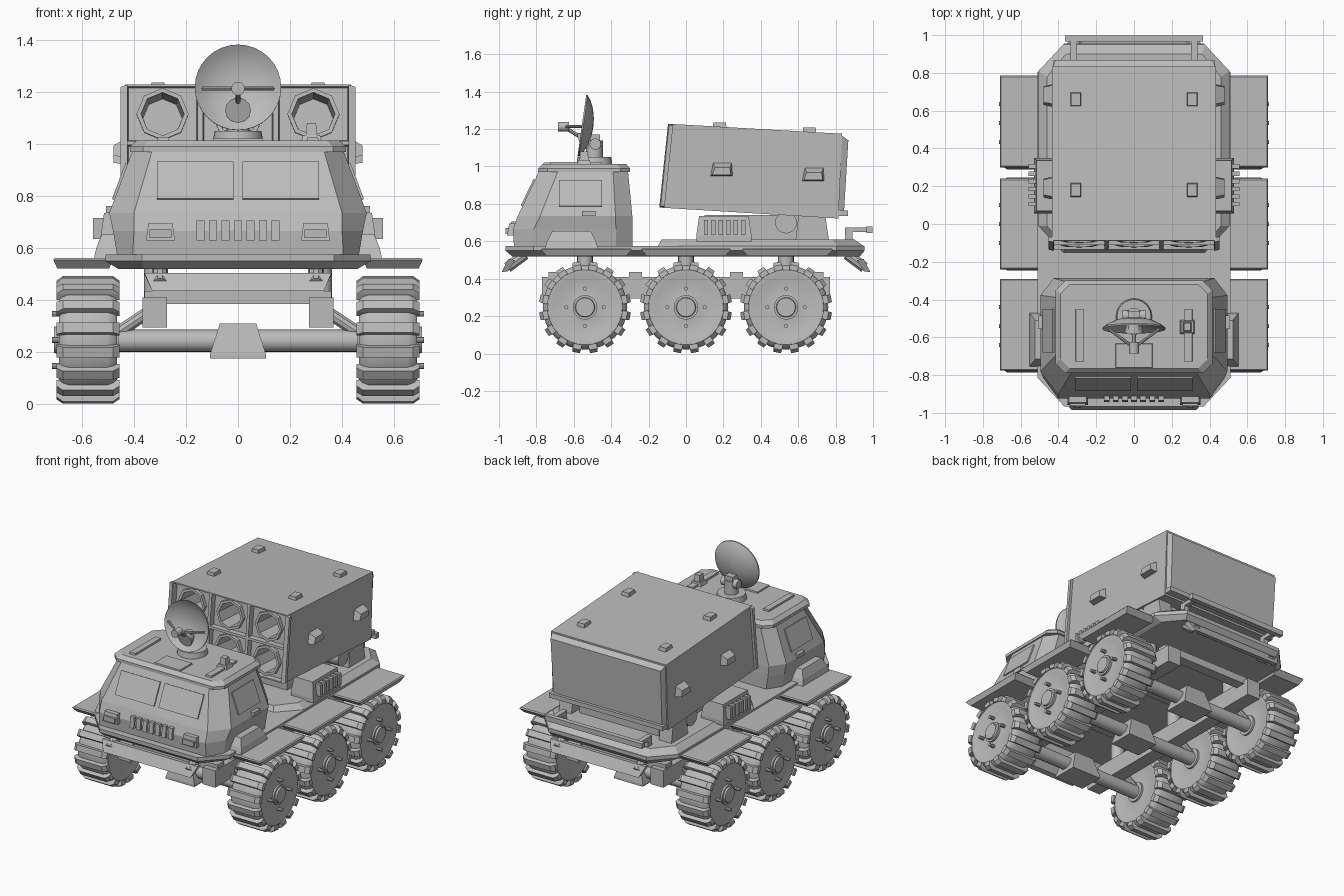
import bpy, bmesh, math
from mathutils import Vector, Matrix

if "Cube" in bpy.data.objects:
    bpy.data.objects.remove(bpy.data.objects["Cube"])

grey = bpy.data.materials.new("matte grey")
grey.diffuse_color = (0.5, 0.5, 0.5, 1)
grey.use_nodes = True
grey.node_tree.nodes["Principled BSDF"].inputs["Base Color"].default_value = grey.diffuse_color


def finish(name, bm, smooth=False):
    bmesh.ops.recalc_face_normals(bm, faces=bm.faces)
    me = bpy.data.meshes.new(name)
    bm.to_mesh(me)
    bm.free()
    me.materials.append(grey)
    ob = bpy.data.objects.new(name, me)
    bpy.context.collection.objects.link(ob)
    if smooth:
        bpy.context.view_layer.objects.active = ob
        ob.select_set(True)
        bpy.ops.object.shade_smooth_by_angle(angle=math.radians(35))
        ob.select_set(False)
    return ob


def add_loft(bm, rings, caps=True):
    vs = [[bm.verts.new(p) for p in r] for r in rings]
    n = len(rings[0])
    for a, b in zip(vs, vs[1:]):
        for i in range(n):
            bm.faces.new((a[i], a[(i + 1) % n], b[(i + 1) % n], b[i]))
    if caps:
        bm.faces.new(vs[0])
        bm.faces.new(vs[-1])


def loft(name, rings, smooth=False):
    bm = bmesh.new()
    add_loft(bm, rings)
    return finish(name, bm, smooth)


def rect(x0, x1, y0, y1, z, i=0, j=0):
    return [(x0 + i, y0 + j, z), (x1 - i, y0 + j, z), (x1 - i, y1 - j, z), (x0 + i, y1 - j, z)]


def box(name, x, y, z, i=0, j=0):
    """Box whose top is inset by i in x and j in y."""
    return loft(name, [rect(*x, *y, z[0]), rect(*x, *y, z[1], i, j)])


def octa(hx, y0, y1, cx, cy, z, fx=None, fy=None):
    """Chamfered rectangle; the front corners may have their own chamfer."""
    fx, fy = fx or cx, fy or cy
    return [(-hx + fx, y0, z), (hx - fx, y0, z), (hx, y0 + fy, z), (hx, y1 - cy, z),
            (hx - cx, y1, z), (-hx + cx, y1, z), (-hx, y1 - cy, z), (-hx, y0 + fy, z)]


def rod(name, a, b, r, r2=None, n=16):
    a, b = Vector(a), Vector(b)
    q = (b - a).to_track_quat('Z', 'Y')
    ring = lambda c, k: [c + q @ Vector((k * math.cos(t), k * math.sin(t), 0))
                         for t in (2 * math.pi * i / n for i in range(n))]
    return loft(name, [ring(a, r), ring(b, r2 or r)], True)


def lathe_x(bm, profile, n, m):
    """Revolve (radius, x) points around x."""
    add_loft(bm, [[m @ Vector((x, r * math.cos(t), r * math.sin(t)))
                   for t in (2 * math.pi * i / n for i in range(n))] for r, x in profile])


def slope_plate(name, p, u, v, n, thick=0.009):
    """Thin plate from corner p spanned by u and v, raised along n."""
    p, u, v, n = map(Vector, (p, u, v, n))
    r = [p, p + u, p + u + v, p + v]
    return loft(name, [[q - n * 0.004 for q in r], [q + n * thick for q in r]])


# wheels: lathed tyre, cross lugs, hub and bolts
half = [(.065, .118), (.065, .105), (.13, .098), (.17, .11), (.2, .112), (.215, .1), (.226, .075)]
profile = half + [(r, -x) for r, x in reversed(half)]
for s in (-1, 1):
    for k, yc in enumerate((-.54, 0, .535)):
        m = Matrix.Translation((s * .577, yc, .247))
        bm = bmesh.new()
        lathe_x(bm, profile, 32, m)
        finish("tyre", bm, True)
        bm = bmesh.new()
        for i in range(16):
            r = m @ Matrix.Rotation(math.radians(22.5 * i + 11.25), 4, 'X')
            add_loft(bm, [[r @ Vector(p) for p in rect(-.121, .121, -.023, .023, .2)],
                          [r @ Vector(p) for p in rect(-.121, .121, -.023, .023, .228)],
                          [r @ Vector(p) for p in rect(-.121, .121, -.023, .023, .246, .025, .003)]])
        finish("tyre_lugs", bm)
        for dy, dz in ((.1, 0), (-.1, 0), (0, .1), (0, -.1)):
            c = Vector((s * .66, yc + dy, .247 + dz))
            rod("wheel_bolt", c, c + Vector((s * .055, 0, 0)), .011, n=8)
        rod("hub_cap", (s * .67, yc, .247), (s * .707, yc, .247), .06, .05, 16)

# axles, differentials and suspension
for yc in (-.54, 0, .535):
    rod("axle", (-.5, yc, .243), (.5, yc, .243), .043)
    loft("differential", [rect(-.108, .108, yc - .085, yc + .085, .175),
                          rect(-.108, .108, yc - .085, yc + .085, .19),
                          rect(-.07, .07, yc - .06, yc + .06, .31)])
    for s in (-1, 1):
        rod("suspension_post", (s * .32, yc, .4), (s * .32, yc, .53), .042)
        rod("radius_arm", (s * .47, yc, .27), (s * .32, yc, .37), .025, n=10)

# chassis frame
for s in (-1, 1):
    box("chassis_rail", (s * .32 - .048, s * .32 + .048), (-.77, .77), (.295, .41))
for yc in (-.7, -.27, .27, .7):
    box("cross_member", (-.36, .36), (yc - .035, yc + .035), (.385, .435))

# deck: chamfered hull plate, raised rear deck, side fenders
loft("deck", [octa(.46, -.93, .93, .1, .12, .52), octa(.51, -.965, .955, .14, .15, .55),
              octa(.51, -.965, .955, .14, .15, .575)])
loft("rear_deck", [octa(.505, -.15, .95, .13, .14, .575), octa(.46, -.13, .9, .1, .12, .61)])
for s in (-1, 1):
    for y0, y1 in ((-.775, -.29), (-.24, .24), (.3, .785)):
        xs = sorted((s * .48, s * .71))
        loft("fender", [rect(*xs, y0, y1, .522, .015, .03), rect(*xs, y0, y1, .555),
                        rect(*xs, y0, y1, .562, .006, .006)])

# bumpers front and rear
for d in (-1, 1):
    loft("bumper", [[(-.33, d * .95, .44), (.33, d * .95, .44), (.33, d * .985, .435), (-.33, d * .985, .435)],
                    [(-.36, d * .915, .5), (.36, d * .915, .5), (.36, d * .95, .505), (-.36, d * .95, .505)]])
    for s in (-1, 1):
        rod("bumper_mount", (s * .3, d * .86, .53), (s * .3, d * .955, .46), .03, n=10)
box("rear_bar", (-.365, .365), (.965, .998), (.645, .68))
for s in (-1, 1):
    box("rear_bar_arm", (s * .32 - .017, s * .32 + .017), (.86, .99), (.65, .675))
    box("rear_bar_post", (s * .32 - .017, s * .32 + .017), (.85, .89), (.6, .675))

# cab shell and roof
loft("cab", [octa(.465, -.92, -.285, .06, .09, .575, .06, .1),
             octa(.48, -.925, -.285, .06, .09, .665, .08, .11),
             octa(.495, -.9, -.287, .07, .09, .735, .095, .12),
             octa(.405, -.785, -.31, .06, .08, .975, .075, .1)])
loft("roof", [octa(.415, -.79, -.3, .05, .05, .97), octa(.415, -.79, -.3, .05, .05, .99),
              octa(.39, -.765, -.32, .05, .05, 1.013)])

# windows, door handles, headlights, grille
for s in (-1, 1):
    slope_plate("windscreen", (s * .017, -.875, .787), (s * .295, 0, 0), (0, .068, .142), (0, -.9, .43))
    slope_plate("side_window", (s * .476, -.68, .785), (0, .23, 0), (-s * .052, 0, .14), (s * .93, 0, .35))
    xs = sorted((s * .48, s * .508))
    box("door_handle", xs, (-.555, -.485), (.735, .762))
    box("headlight", (s * .298 - .055, s * .298 + .055), (-.957, -.88), (.63, .695), .008, .012)
    box("headlight_lens", (s * .298 - .042, s * .298 + .042), (-.964, -.95), (.638, .672))
    # wheel step below the door
    xs = sorted((s * .4, s * .553))
    loft("door_step", [rect(*xs, -.755, -.47, .562), rect(*xs, -.755, -.47, .6, .008, .012),
                       rect(*xs, -.755, -.47, .655, .03, .04)])
    # side vent box with louvres
    xs = sorted((s * .36, s * .53))
    loft("vent_box", [rect(*xs, .055, .35, .6), rect(*xs, .055, .35, .63),
                      rect(*xs, .055, .35, .735, .015, .015)])
    for i in range(6):
        y = .095 + i * .04
        xs = sorted((s * .5, s * .558))
        box("vent_louvre", xs, (y, y + .022), (.635, .715))
for i in range(7):
    x = -.144 + i * .048
    box("grille_bar", (x - .015, x + .015), (-.942, -.89), (.63, .705), 0, .008)

# roof fittings
for s in (-1, 1):
    box("roof_strip", (s * .287 - .024, s * .287 + .024), (-.73, -.45), (1.0, 1.025), .003, .003)
box("roof_hatch", (-.1, .1), (-.765, -.63), (1.0, 1.022), .004, .004)
box("sight_base", (.24, .325), (-.585, -.505), (1.0, 1.035), .01, .01)
box("sight", (.26, .305), (-.57, -.52), (1.03, 1.08), .005, .005)

# dish antenna
rod("dish_turntable", (0, -.49, 1.0), (0, -.49, 1.05), .098, .09, 24)
rod("dish_column", (0, -.49, 1.05), (0, -.49, 1.14), .045)
box("dish_bracket", (-.03, .03), (-.555, -.46), (1.1, 1.17))
rod("dish_pivot", (-.06, -.485, 1.12), (.06, -.485, 1.12), .03)
bm = bmesh.new()
bowl = [(.166, .0), (.14, .019), (.1, .038), (.05, .05), (.006, .054)]
bowl = [(r, y + .008) for r, y in reversed(bowl)] + bowl
tilt = Matrix.Translation((0, -.557, 1.218)) @ Matrix.Rotation(math.radians(-8), 4, 'X') @ Matrix.Rotation(math.pi / 2, 4, 'Z')
lathe_x(bm, bowl, 32, tilt)
finish("dish", bm, True)
for s in (-1, 1):
    rod("feed_strut", (s * .135, -.555, 1.213), (0, -.655, 1.213), .008, n=8)
rod("feed_horn", (0, -.625, 1.213), (0, -.685, 1.213), .026, n=12)
rod("feed_support", (0, -.65, 1.21), (0, -.52, 1.13), .01, n=8)
rod("dish_boss", (0, -.57, 1.13), (0, -.5, 1.15), .05, .03, 12)

# launcher: leaning box with an open front; u runs across, v up, d into the box
FB, FT, BT, BB = [Vector(p) for p in ((0, -.135, .78), (0, -.088, 1.228), (0, .835, 1.175), (0, .815, .722))]
W = .435
up, deep = FT - FB, Vector((0, .998, -.058))


def at(u, v, d):
    return FB + Vector((u, 0, 0)) + up * v + deep * d


bm = bmesh.new()
side = [[bm.verts.new(p + Vector((s * W, 0, 0))) for p in (FB, FT, BT, BB)] for s in (-1, 1)]
for f in side:
    bm.faces.new(f)
for i in (1, 2, 3):
    bm.faces.new((side[0][i], side[0][(i + 1) % 4], side[1][(i + 1) % 4], side[1][i]))
# six cells: square frame, recess, octagonal tube mouth, deep bore
for cu in (-1, 0, 1):
    for cv in (.25, .75):
        def ring(k, d, r=None):
            out = []
            for i in range(8):
                a = math.radians(45 * i)
                c, t = math.cos(a), math.sin(a)
                if r:
                    p = (r * c, r * t / .45)
                else:
                    p = (W / 3 * k * (round(c * 1.2)), .25 * k * (round(t * 1.2)))
                out.append(at(cu * W * 2 / 3 + p[0], cv + p[1], d))
            return out
        add_loft(bm, [ring(1, 0), ring(.93, 0), ring(.9, .035), ring(1, .035, .1), ring(1, .01, .1),
                      ring(1, .01, .083), ring(1, .3, .075)], caps=False)
        bm.faces.new([bm.verts.new(p) for p in ring(1, .3, .075)])
bmesh.ops.remove_doubles(bm, verts=bm.verts, dist=.0005)
finish("launcher_box", bm)

# launcher edge frame, rear door, pads, handles
for s in (-1, 1):
    loft("launcher_side_frame", [[at(s * .425, v, d) for v, d in ((0, -.008), (1, -.008), (1, .02), (0, .02))],
                                 [at(s * .452, v, d) for v, d in ((.02, -.002), (.98, -.002), (.98, .02), (.02, .02))]])
    for y, z in ((.19, .985), (.68, .958)):
        xs = [s * .43, s * .478]
        loft("side_handle", [[(xs[0], y - .06, z - .037), (xs[0], y + .06, z - .037),
                              (xs[0], y + .055, z + .037), (xs[0], y - .045, z + .037)],
                             [(xs[1], y - .05, z - .03), (xs[1], y + .05, z - .03),
                              (xs[1], y + .045, z + .01), (xs[1], y - .035, z + .01)]])
    for y, z in ((.18, 1.206), (.66, 1.178)):
        box("top_pad", (s * .308 - .029, s * .308 + .029), (y - .037, y + .037), (z, z + .03), .004, .004)
    # rear pivot leg
    xs = sorted((s * .33, s * .425))
    loft("pivot_leg", [rect(*xs, .585, .765, .6), rect(*xs, .605, .74, .77)])
loft("rear_door", [[(-.425, .815, .735), (.425, .815, .735), (.43, .833, 1.165), (-.43, .833, 1.165)],
                   [(-.41, .845, .76), (.41, .845, .76), (.415, .868, 1.14), (-.415, .868, 1.14)]])
box("rear_door_sill", (-.43, .43), (.8, .865), (.735, .765))
rod("pivot_cylinder", (-.42, .535, .7), (.42, .535, .7), .058, n=20)
box("launcher_cradle", (-.3, .3), (.1, .72), (.6, .74))
